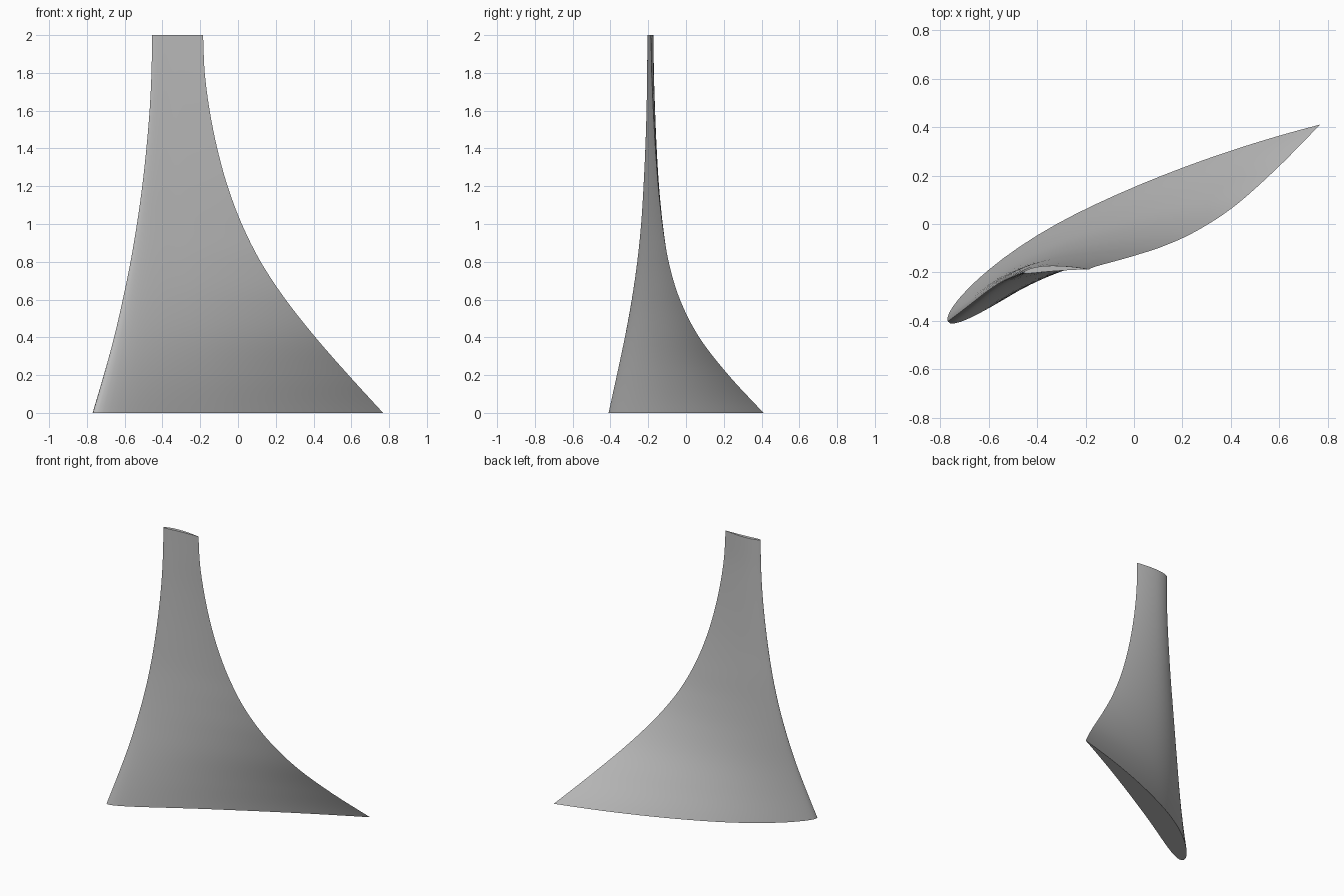
import bpy, bmesh, math
from mathutils import Vector

cube = bpy.data.objects.get("Cube")
if cube:
    bpy.data.objects.remove(cube, do_unlink=True)

# Leading and trailing edge (x, y) at even height steps from base to tip
HEIGHT = 2.0
LEADING = [(-.768, -.402), (-.71, -.358), (-.656, -.316), (-.61, -.28), (-.569, -.252), (-.535, -.232),
           (-.507, -.22), (-.485, -.211), (-.468, -.205), (-.458, -.202), (-.455, -.2)]
TRAILING = [(.768, .41), (.585, .225), (.41, .07), (.252, -.032), (.12, -.092), (.02, -.125),
            (-.055, -.147), (-.11, -.162), (-.15, -.173), (-.176, -.182), (-.185, -.187)]
CAMBER, CAMBER_POS, THICK = .04, .4, .09
CHORD_STEPS, RINGS = 28, 60


def spline(points, t):
    """Smooth curve through the points, t from 0 to 1."""
    pts = [Vector(p) for p in points]
    pts = [2 * pts[0] - pts[1]] + pts + [2 * pts[-1] - pts[-2]]
    f = t * (len(points) - 1)
    i = min(int(f), len(points) - 2)
    f -= i
    a, b, c, d = pts[i:i + 4]
    return .5 * (2 * b + (c - a) * f + (2 * a - 5 * b + 4 * c - d) * f ** 2
                 + (3 * b - a - 3 * c + d) * f ** 3)


def camber(s):
    p = CAMBER_POS
    if s < p:
        return CAMBER / p ** 2 * (2 * p * s - s * s)
    return CAMBER / (1 - p) ** 2 * (1 - 2 * p + 2 * p * s - s * s)


def half_thickness(s):
    return 5 * THICK * (.2969 * math.sqrt(s) - .126 * s - .3516 * s ** 2
                        + .2843 * s ** 3 - .1036 * s ** 4)


def section(t):
    """Airfoil loop: back from trailing to leading edge, then front."""
    le, te = spline(LEADING, t), spline(TRAILING, t)
    chord = te - le
    normal = Vector((-chord.y, chord.x))
    stations = [(1 - math.cos(math.pi * i / CHORD_STEPS)) / 2 for i in range(CHORD_STEPS + 1)]
    loop = [(s, 1) for s in reversed(stations)] + [(s, -1) for s in stations[1:-1]]
    for s, side in loop:
        p = le + chord * s + normal * (camber(s) + side * half_thickness(s))
        yield (p.x, p.y, t * HEIGHT)


# Lofted blade skin
bm = bmesh.new()
rings = [[bm.verts.new(co) for co in section(i / RINGS)] for i in range(RINGS + 1)]
count = len(rings[0])
for low, high in zip(rings, rings[1:]):
    for i in range(count):
        j = (i + 1) % count
        bm.faces.new((low[i], low[j], high[j], high[i]))

# Base and tip caps, bridged between back and front
for ring in (rings[0], rings[-1]):
    for i in range(CHORD_STEPS):
        quad = [ring[i], ring[i + 1], ring[-i - 1], ring[-i % count]]
        bm.faces.new(list(dict.fromkeys(quad)))
bmesh.ops.recalc_face_normals(bm, faces=bm.faces)

mesh = bpy.data.meshes.new("blade")
bm.to_mesh(mesh)
bm.free()
blade = bpy.data.objects.new("blade", mesh)
bpy.context.collection.objects.link(blade)

# Plain grey material
grey = bpy.data.materials.new("light grey")
grey.use_nodes = True
colour = (.5, .5, .5, 1)
grey.diffuse_color = colour
grey.node_tree.nodes["Principled BSDF"].inputs["Base Color"].default_value = colour
mesh.materials.append(grey)

# Smooth skin with crisp cap rims
bpy.ops.object.select_all(action='DESELECT')
blade.select_set(True)
bpy.context.view_layer.objects.active = blade
bpy.ops.object.shade_smooth_by_angle(angle=math.radians(40))
